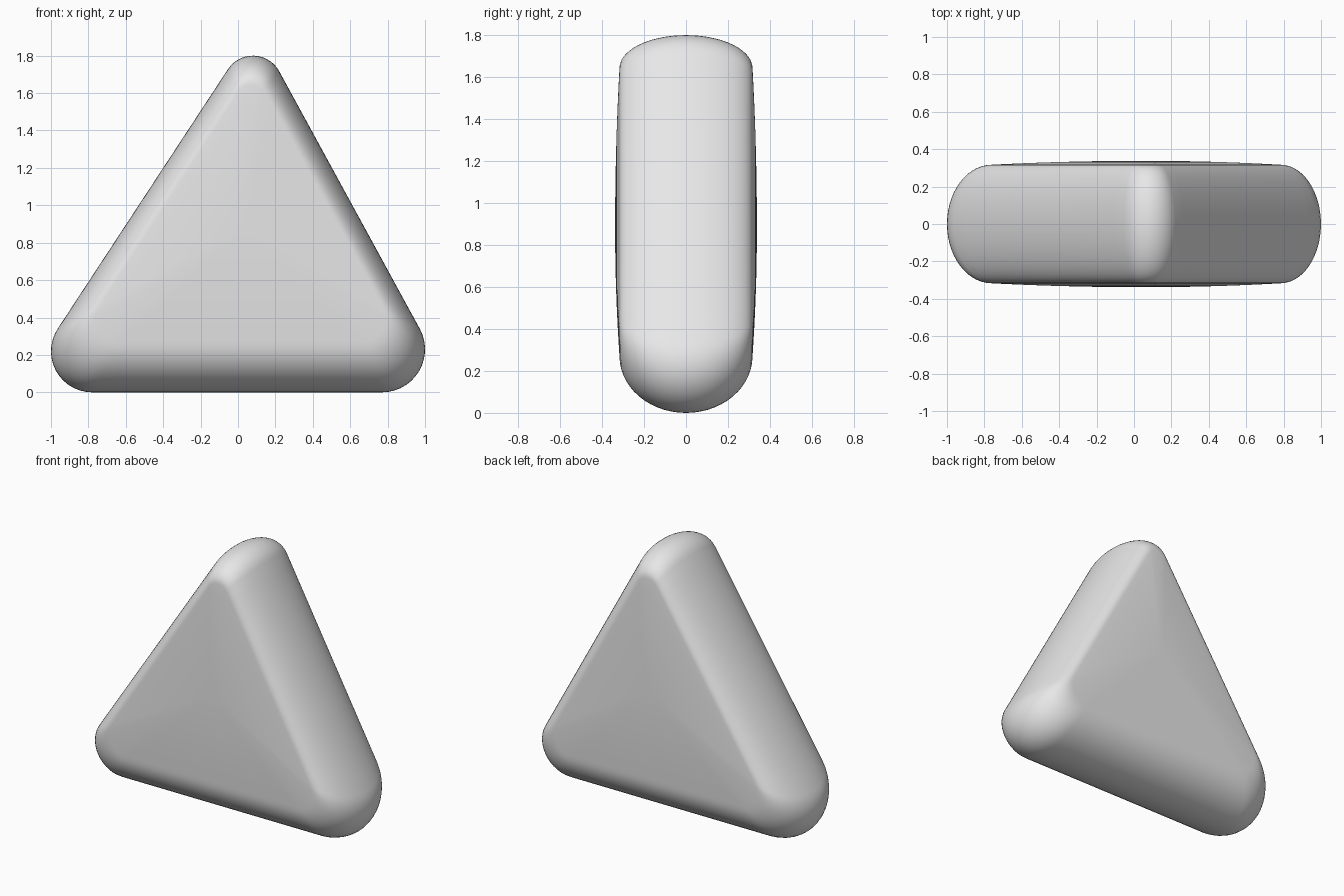
import bpy, bmesh, math
from mathutils import Vector

if "Cube" in bpy.data.objects:
    bpy.data.objects.remove(bpy.data.objects["Cube"])

ARC, EDGE, ROUND = 14, 16, 14

# Corner circles (x, z, radius), counter-clockwise: right, apex, left
OUTER = [(0.77, 0.23, 0.23), (0.08, 1.64, 0.16), (-0.78, 0.22, 0.22)]
INNER = [(0.663, 0.39, 0.12), (0.068, 1.57, 0.073), (-0.64, 0.39, 0.12)]
HALF, BULGE = 0.317, 0.021


def tangent_angle(a, b):
    """Angle of the outward normal of the outer tangent from circle a to b."""
    d = Vector((b[0] - a[0], b[1] - a[1]))
    return math.atan2(d.y, d.x) - math.acos((a[2] - b[2]) / d.length)


def rounded_triangle(circles):
    """Closed outline of three circles joined by straight edges."""
    pts = []
    for i, c in enumerate(circles):
        nxt = circles[(i + 1) % 3]
        start = tangent_angle(circles[i - 1], c)
        end = tangent_angle(c, nxt)
        sweep = (end - start) % math.tau
        for k in range(ARC + 1):
            t = start + sweep * k / ARC
            pts.append(Vector((c[0] + c[2] * math.cos(t), c[1] + c[2] * math.sin(t))))
        last = pts[-1]
        goal = Vector((nxt[0] + nxt[2] * math.cos(end), nxt[1] + nxt[2] * math.sin(end)))
        pts += [last.lerp(goal, k / EDGE) for k in range(1, EDGE)]
    return pts


outer, inner = rounded_triangle(OUTER), rounded_triangle(INNER)
centre = Vector((0.05, 0.88))

# Half of the stack of outlines, from the middle plane to the front face
half = []
for k in range(ROUND + 1):          # elliptical rounded rim
    t = math.pi / 2 * k / ROUND
    half.append((HALF * math.sin(t), [b.lerp(a, math.cos(t)) for a, b in zip(outer, inner)]))
for s in (0.9, 0.75, 0.6, 0.45, 0.3, 0.15):   # gently domed face
    half.append((HALF + BULGE * (1 - s * s), [centre.lerp(p, s) for p in inner]))

stack = [(-y, pts) for y, pts in reversed(half)] + half[1:]

bm = bmesh.new()
rings = [[bm.verts.new((p.x, y, p.y)) for p in pts] for y, pts in stack]
n = len(outer)
for r0, r1 in zip(rings, rings[1:]):
    for i in range(n):
        j = (i + 1) % n
        bm.faces.new((r0[i], r0[j], r1[j], r1[i]))
# Close both faces at their centres
for ring, y in ((rings[0], -HALF - BULGE), (rings[-1], HALF + BULGE)):
    tip = bm.verts.new((centre.x, y, centre.y))
    for i in range(n):
        bm.faces.new((ring[i], ring[(i + 1) % n], tip))
bmesh.ops.recalc_face_normals(bm, faces=bm.faces)
for f in bm.faces:
    f.smooth = True

mesh = bpy.data.meshes.new("rounded_wedge")
bm.to_mesh(mesh)
bm.free()
grey = bpy.data.materials.new("light grey")
grey.diffuse_color = (0.8, 0.8, 0.8, 1)
grey.use_nodes = True
grey.node_tree.nodes["Principled BSDF"].inputs["Base Color"].default_value = grey.diffuse_color
mesh.materials.append(grey)
bpy.context.collection.objects.link(bpy.data.objects.new("rounded_wedge", mesh))
